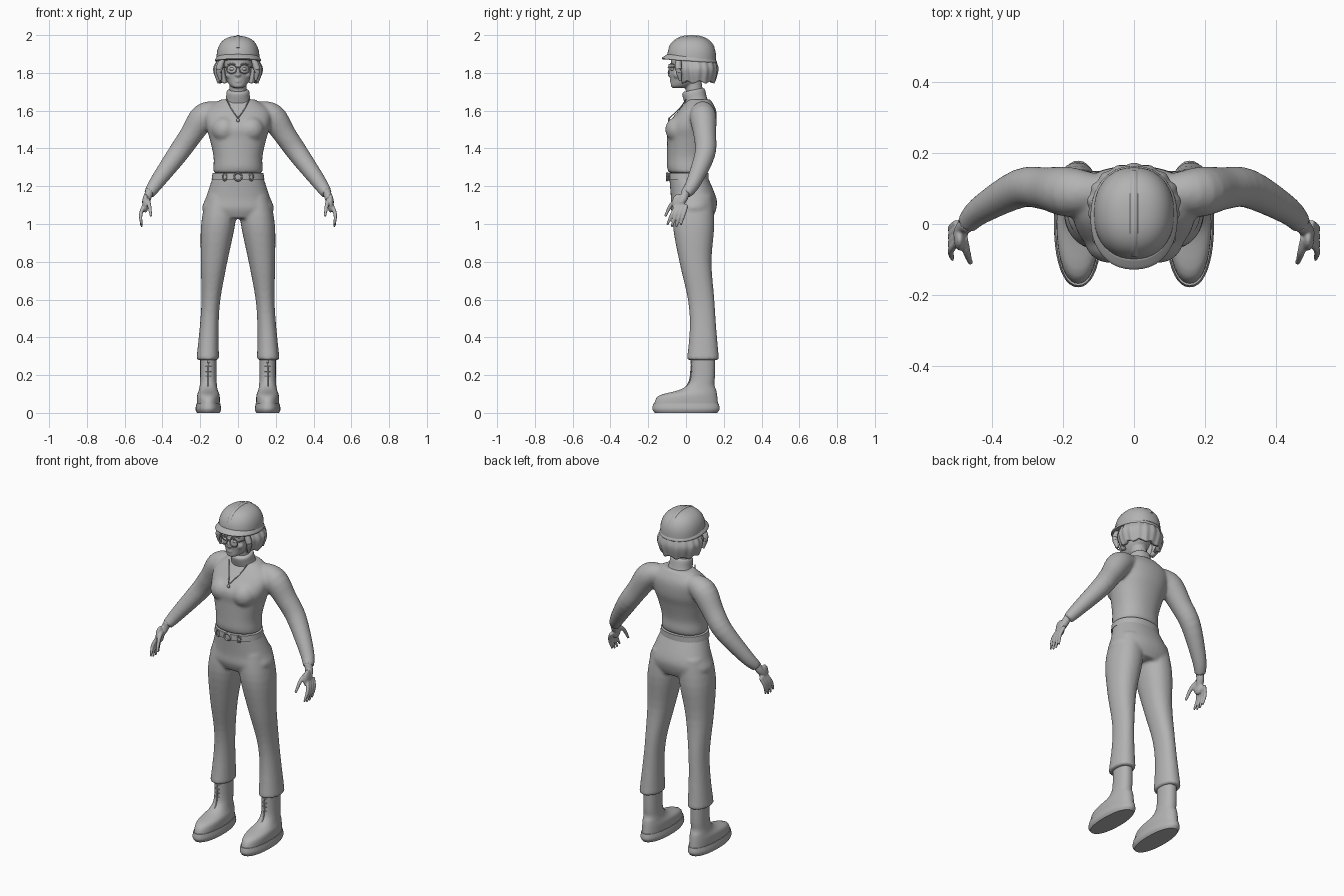
import bpy, bmesh, math
from math import sin, cos, tau, pi, radians
from mathutils import Vector

cube = bpy.data.objects.get("Cube")
if cube:
    bpy.data.objects.remove(cube)

GREY = (.45, .45, .45, 1)
grey = bpy.data.materials.new("plain_grey")
grey.use_nodes = True
grey.diffuse_color = GREY
shader = next(node for node in grey.node_tree.nodes if node.type == 'BSDF_PRINCIPLED')
shader.inputs["Base Color"].default_value = GREY


def spline(rows, steps):
    """Catmull-Rom interpolation of rows of numbers."""
    rows = [Vector(row) for row in rows]
    padded = [rows[0]] + rows + [rows[-1]]
    out = []
    for a, b, c, d in zip(padded, padded[1:], padded[2:], padded[3:]):
        for k in range(steps):
            t = k / steps
            bend = (2 * a - 5 * b + 4 * c - d) * t * t + (3 * b - a - 3 * c + d) * t * t * t
            out.append(b + ((c - a) * t + bend) / 2)
    return out + [rows[-1]]


def skin(bm, rings, closed=True):
    """Bridge rings of points, with caps when the rings are closed."""
    loops = [[bm.verts.new(point) for point in ring] for ring in rings]
    count = len(loops[0])
    for low, high in zip(loops, loops[1:]):
        for i in range(count if closed else count - 1):
            j = (i + 1) % count
            bm.faces.new((low[i], low[j], high[j], high[i]))
    if closed:
        bm.faces.new(loops[0])
        bm.faces.new(loops[-1])


def power(value, exponent):
    return math.copysign(abs(value) ** (2 / exponent), value)


def turn(count):
    return [tau * i / count for i in range(count)]


def stack(bm, rows, x=0, bow=0, side=1, exponent=2.2, steps=4, tilt=0):
    """Horizontal oval rings given as (centre y, z, half width, half depth)."""
    rings = []
    for cy, z, width, depth in spline(rows, steps):
        ring = []
        for angle in turn(40):
            dx = x - bow * z * z + width * power(cos(angle), exponent)
            dy = depth * power(sin(angle), exponent)
            ring.append((side * dx, cy + dy, z + tilt * dy))
        rings.append(ring)
    skin(bm, rings)


def tube(bm, rows, side=1, sides=14, steps=4):
    """Round tube along points given as (x, y, z, radius)."""
    path = spline(rows, steps)
    rings = []
    for before, here, after in zip(path[:1] + path, path, path[1:] + path[-1:]):
        frame = (after - before).xyz.to_track_quat('Z', 'Y')
        ring = []
        for angle in turn(sides):
            point = here.xyz + frame @ Vector((cos(angle), sin(angle), 0)) * here.w
            ring.append((side * point.x, point.y, point.z))
        rings.append(ring)
    skin(bm, rings)


def wire(bm, points, radius, steps=4):
    """Thin tube of one radius."""
    tube(bm, [(*point, radius) for point in points], sides=8, steps=steps)


def hoop(bm, x, y, z, width, height, radius):
    """Upright ring facing the front."""
    angles = turn(24)
    wire(bm, [(x + width * cos(a), y, z + height * sin(a)) for a in angles + angles[:1]],
         radius, steps=1)


def blob(bm, location, size):
    made = bmesh.ops.create_uvsphere(bm, u_segments=20, v_segments=12, radius=1)["verts"]
    bmesh.ops.scale(bm, vec=size, verts=made)
    bmesh.ops.translate(bm, vec=location, verts=made)


def finish(name, bm, mirror=False, voxel=0, thickness=0):
    """Turn the mesh into a shaded object, optionally mirrored or fused."""
    bmesh.ops.recalc_face_normals(bm, faces=bm.faces)
    mesh = bpy.data.meshes.new(name)
    bm.to_mesh(mesh)
    bm.free()
    mesh.materials.append(grey)
    part = bpy.data.objects.new(name, mesh)
    bpy.context.collection.objects.link(part)
    bpy.ops.object.select_all(action='DESELECT')
    part.select_set(True)
    bpy.context.view_layer.objects.active = part
    bpy.ops.object.shade_smooth_by_angle(angle=radians(45))
    if thickness:
        part.modifiers.new("Thickness", 'SOLIDIFY').thickness = thickness
    if mirror:
        part.modifiers.new("Mirror", 'MIRROR')
    if voxel:
        fuse = part.modifiers.new("Fuse", 'REMESH')
        fuse.mode = 'VOXEL'
        fuse.voxel_size = voxel
        fuse.use_smooth_shade = True
        soften = part.modifiers.new("Soften", 'SMOOTH')
        soften.iterations = 4


# Sweater: torso, bust and sleeves fused together
bm = bmesh.new()
stack(bm, [(.01, 1.27, .13, .1), (.01, 1.3, .13, .11), (.01, 1.36, .13, .11), (.02, 1.45, .15, .12),
           (.03, 1.52, .17, .13), (.06, 1.6, .17, .1), (.07, 1.66, .09, .06)])
for side in (-1, 1):
    blob(bm, (side * .07, -.04, 1.5), (.07, .07, .07))
    tube(bm, [(.1, .09, 1.6, .05), (.18, .09, 1.57, .07), (.25, .1, 1.47, .06), (.32, .1, 1.37, .055),
              (.43, .04, 1.22, .04), (.47, 0, 1.16, .03)], side, sides=24)
finish("sweater", bm, voxel=.009)

# Rolled collar, leaning forward
bm = bmesh.new()
stack(bm, [(.06, 1.63, .08, .06), (.05, 1.66, .065, .06), (.04, 1.7, .06, .06), (.04, 1.71, .05, .05)],
      tilt=.2)
finish("collar", bm)

# Trousers: hips and flared legs fused together
bm = bmesh.new()
stack(bm, [(.01, 1.26, .13, .1), (.04, 1.14, .17, .12), (.04, 1.08, .19, .12), (.04, 1.03, .15, .1)])
for side in (-1, 1):
    stack(bm, [(.04, 1.15, .08, .1), (.04, 1, .09, .11), (.05, .8, .07, .085), (.08, .6, .05, .07),
               (.09, .45, .05, .07), (.09, .28, .06, .085)], x=.165, bow=.06, side=side)
finish("trousers", bm, voxel=.009)

# Belt with a round buckle and loops
bm = bmesh.new()
stack(bm, [(.01, 1.235, .14, .11), (.01, 1.27, .135, .11)], steps=1)
finish("belt", bm)
bm = bmesh.new()
hoop(bm, 0, -.1, 1.25, .02, .02, .005)
for x in (-.07, .07):
    hoop(bm, x, -.09, 1.25, .01, .02, .004)
finish("belt_buckle_and_loops", bm)

# Necklace with pendant
bm = bmesh.new()
wire(bm, [(.06, 0, 1.66), (.035, -.035, 1.61), (0, -.09, 1.56)], .003)
blob(bm, (0, -.09, 1.55), (.009, .006, .01))
finish("necklace", bm, mirror=True)

# Hands: palm, four splayed fingers and thumb
bm = bmesh.new()
blob(bm, (.49, -.04, 1.11), (.017, .035, .05))
tube(bm, [(.465, 0, 1.18, .022), (.48, -.01, 1.14, .022), (.49, -.03, 1.11, .02)])
for finger in range(4):
    y = -.05 + finger * .018
    tip = .98 + .01 * abs(finger - 1.5)
    reach = .05 - .006 * finger
    tube(bm, [(.497, y, 1.1, .01), (.515, y - reach / 2, 1.05, .01), (.51, y - reach, tip, .006)])
tube(bm, [(.48, -.04, 1.13, .013), (.47, -.08, 1.1, .011), (.46, -.11, 1.04, .007)])
finish("hands", bm, mirror=True, voxel=.0045)

# Boots: soles, uppers with shafts, and lacing
FOOT = .157
bm = bmesh.new()
stack(bm, [(0, 0, .06, .165), (0, .02, .068, .178), (0, .05, .063, .173)], x=FOOT)
finish("boot_soles", bm, mirror=True)
bm = bmesh.new()
stack(bm, [(0, .04, .06, .17), (.01, .09, .06, .155), (.06, .12, .05, .1), (.08, .15, .045, .07),
           (.09, .2, .043, .063), (.09, .32, .043, .063)], x=FOOT)
finish("boot_uppers", bm, mirror=True)
bm = bmesh.new()
wire(bm, [(FOOT, -.03, .11), (FOOT, .01, .15), (FOOT, .025, .2), (FOOT, .027, .28)], .004)
for lace in range(5):
    z = .17 + lace * .025
    wire(bm, [(FOOT + dx, .026 + abs(dx) / 3, z) for dx in (-.015, 0, .015)], .003)
finish("boot_laces", bm, mirror=True)

# Head with neck, nose, cheeks, lips and chin
bm = bmesh.new()
stack(bm, [(-.04, 1.72, .02, .03), (-.025, 1.73, .04, .055), (0, 1.76, .06, .08), (.015, 1.8, .07, .1),
           (.03, 1.85, .08, .11), (.03, 1.9, .08, .11)])
tube(bm, [(0, .05, 1.66, .045), (0, .035, 1.77, .045)], sides=24)
tube(bm, [(0, -.075, 1.835, .006), (0, -.09, 1.8, .01), (0, -.08, 1.78, .009)])
for side in (-1, 1):
    blob(bm, (side * .01, -.083, 1.79), (.008, .009, .007))
    blob(bm, (side * .045, -.045, 1.79), (.022, .022, .022))
for z in (1.753, 1.763):
    blob(bm, (0, -.074, z), (.02, .012, .005))
blob(bm, (0, -.06, 1.73), (.016, .016, .012))
finish("head", bm, voxel=.005)
bm = bmesh.new()
blob(bm, (.03, -.07, 1.82), (.015, .012, .009))
wire(bm, [(.014, -.084, 1.845), (.034, -.078, 1.85), (.054, -.062, 1.843)], .003)
finish("eyes_and_brows", bm, mirror=True)

# Round spectacles: rims, temples and bridge
bm = bmesh.new()
hoop(bm, .034, -.09, 1.82, .026, .024, .003)
wire(bm, [(.06, -.09, 1.83), (.076, -.05, 1.83), (.085, .02, 1.83)], .003)
wire(bm, [(0, -.095, 1.83), (.01, -.09, 1.825)], .003)
finish("spectacles", bm, mirror=True)

# Bobbed hair: a fluted shell, open at the face
bm = bmesh.new()
rings = []
for cy, z, width, depth in spline([(.05, 1.88, .1, .1), (.055, 1.82, .13, .115), (.055, 1.75, .11, .1)], 6):
    ring = []
    for degrees in range(-50, 231, 3):
        angle = radians(degrees)
        wave = 1 + .02 * sin(angle * 17)
        hem = (1.88 - z) / 20 * sin(angle * 9)
        ring.append((width * wave * cos(angle), cy + depth * wave * sin(angle), z + hem))
    rings.append(ring)
skin(bm, rings, closed=False)
finish("hair", bm, thickness=.025)
bm = bmesh.new()
tube(bm, [(.08, -.04, 1.875, .014), (.1, -.04, 1.82, .018), (.093, -.03, 1.76, .007)])
finish("hair_front_locks", bm, mirror=True)

# Helmet: squarish dome, tilted brim and crown ridge
ROUND = 2.5
RIM = 1.87
bm = bmesh.new()
dome = []
for step in range(17):
    angle = pi / 2 * step / 16
    shrink = max(power(cos(angle), ROUND), .02)
    dome.append((.03, RIM + .125 * power(sin(angle), ROUND), .114 * shrink, .13 * shrink))
stack(bm, dome, steps=1)
finish("helmet_dome", bm)
bm = bmesh.new()
stack(bm, [(.018, RIM - .008, .12, .142), (.018, RIM, .122, .145), (.025, RIM + .02, .108, .125)],
      tilt=-.07)
finish("helmet_brim", bm)
bm = bmesh.new()
arc = [radians(degrees) for degrees in range(25, 156, 10)]
tube(bm, [(0, .03 + .118 * power(cos(a), ROUND), RIM + .115 * power(sin(a), ROUND), .015) for a in arc])
finish("helmet_ridge", bm)
